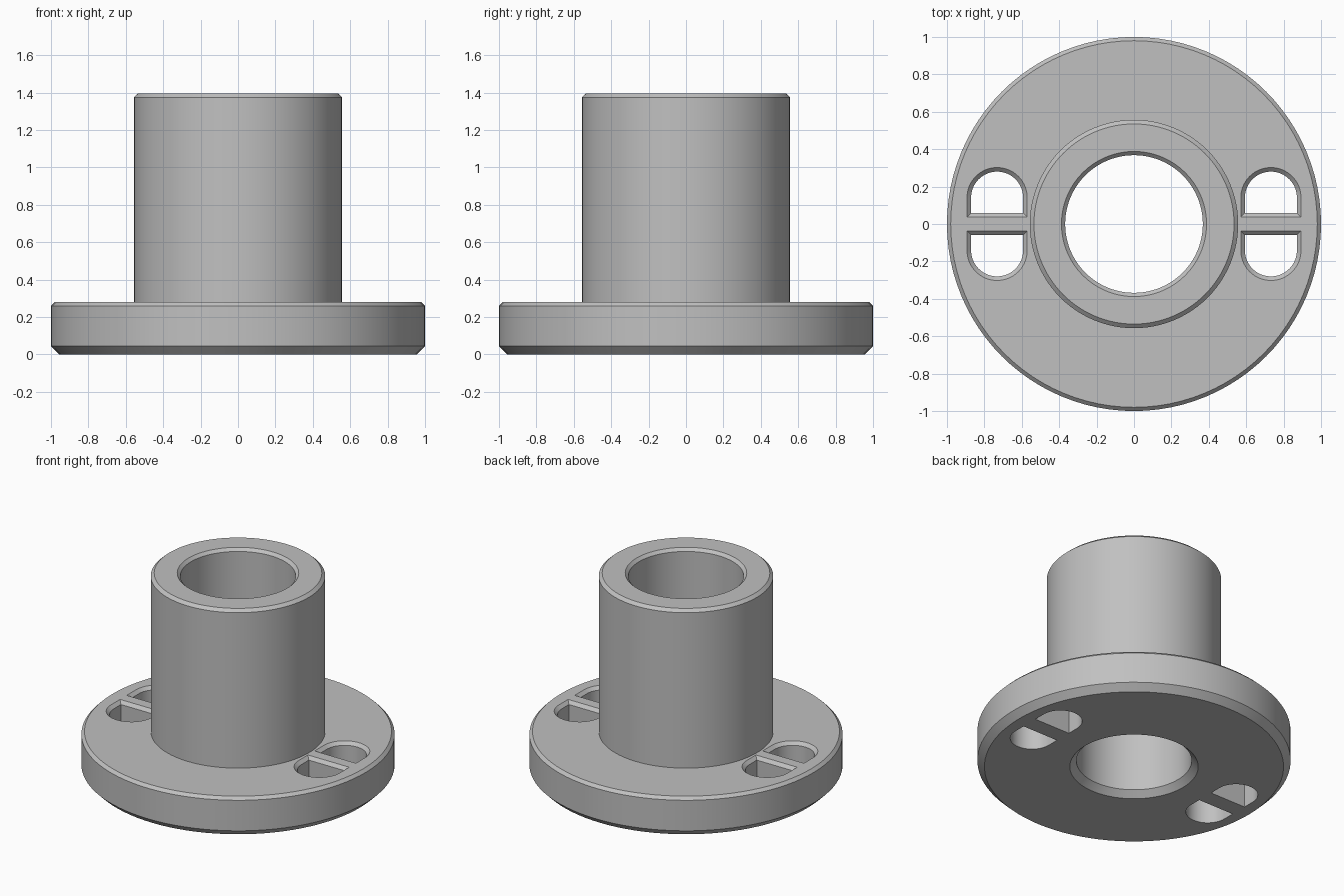
import bpy
import bmesh
import math

if "Cube" in bpy.data.objects:
    bpy.data.objects.remove(bpy.data.objects["Cube"])

SEGMENTS = 96
FLANGE_TOP = 0.28

grey = bpy.data.materials.new("plain grey")
grey.use_nodes = True
COLOUR = (0.53, 0.53, 0.53, 1)
grey.diffuse_color = COLOUR
grey.node_tree.nodes["Principled BSDF"].inputs["Base Color"].default_value = COLOUR


def skin(name, rings, close=False):
    """Bridge matching vertex rings; cap the ends or join them into a loop."""
    bm = bmesh.new()
    loops = [[bm.verts.new(p) for p in ring] for ring in rings]
    n = len(loops[0])
    pairs = list(zip(loops, loops[1:]))
    if close:
        pairs.append((loops[-1], loops[0]))
    else:
        bm.faces.new(loops[0])
        bm.faces.new(loops[-1])
    for a, b in pairs:
        for i in range(n):
            j = (i + 1) % n
            bm.faces.new((a[i], a[j], b[j], b[i]))
    bmesh.ops.recalc_face_normals(bm, faces=bm.faces)
    mesh = bpy.data.meshes.new(name)
    bm.to_mesh(mesh)
    bm.free()
    mesh.materials.append(grey)
    obj = bpy.data.objects.new(name, mesh)
    bpy.context.collection.objects.link(obj)
    return obj


def circle(r, z):
    angles = [2 * math.pi * i / SEGMENTS for i in range(SEGMENTS)]
    return [(r * math.cos(a), r * math.sin(a), z) for a in angles]


def d_shape(side_x, side_y, grow, z):
    """D-shaped outline with its flat edge towards the x axis."""
    r = 0.139 + grow
    cx, cy, flat = 0.732, 0.141, 0.059 - grow
    pts = [(cx + r, flat)]
    for i in range(33):
        a = math.pi * i / 32
        pts.append((cx + r * math.cos(a), cy + r * math.sin(a)))
    pts.append((cx - r, flat))
    return [(side_x * x, side_y * y, z) for x, y in pts]


# Flanged bush: bore, chamfered flange and sleeve as one turned profile
profile = [(0.41, 0), (0.955, 0), (1, 0.045), (1, 0.26), (0.98, FLANGE_TOP),
           (0.557, FLANGE_TOP), (0.557, 1.375), (0.535, 1.395),
           (0.388, 1.395), (0.368, 1.375), (0.368, 0.042)]
bush = skin("flanged_bush", [circle(r, z) for r, z in profile], close=True)

# Paired slots with chamfered top rims, cut through the flange
for sx in (-1, 1):
    for sy in (-1, 1):
        levels = [(0, -0.1), (0, FLANGE_TOP - 0.022),
                  (0.022, FLANGE_TOP), (0.022, FLANGE_TOP + 0.05)]
        cutter = skin("slot_cutter", [d_shape(sx, sy, g, z) for g, z in levels])
        cutter.hide_render = True
        cut = bush.modifiers.new("slot", "BOOLEAN")
        cut.operation = "DIFFERENCE"
        cut.solver = "EXACT"
        cut.object = cutter
        bpy.context.view_layer.objects.active = bush
        bpy.ops.object.modifier_apply(modifier=cut.name)
        bpy.data.objects.remove(cutter)

# Smooth round walls, crisp chamfer edges
bpy.ops.object.select_all(action="DESELECT")
bush.select_set(True)
bpy.context.view_layer.objects.active = bush
bpy.ops.object.shade_smooth_by_angle(angle=math.radians(30))
